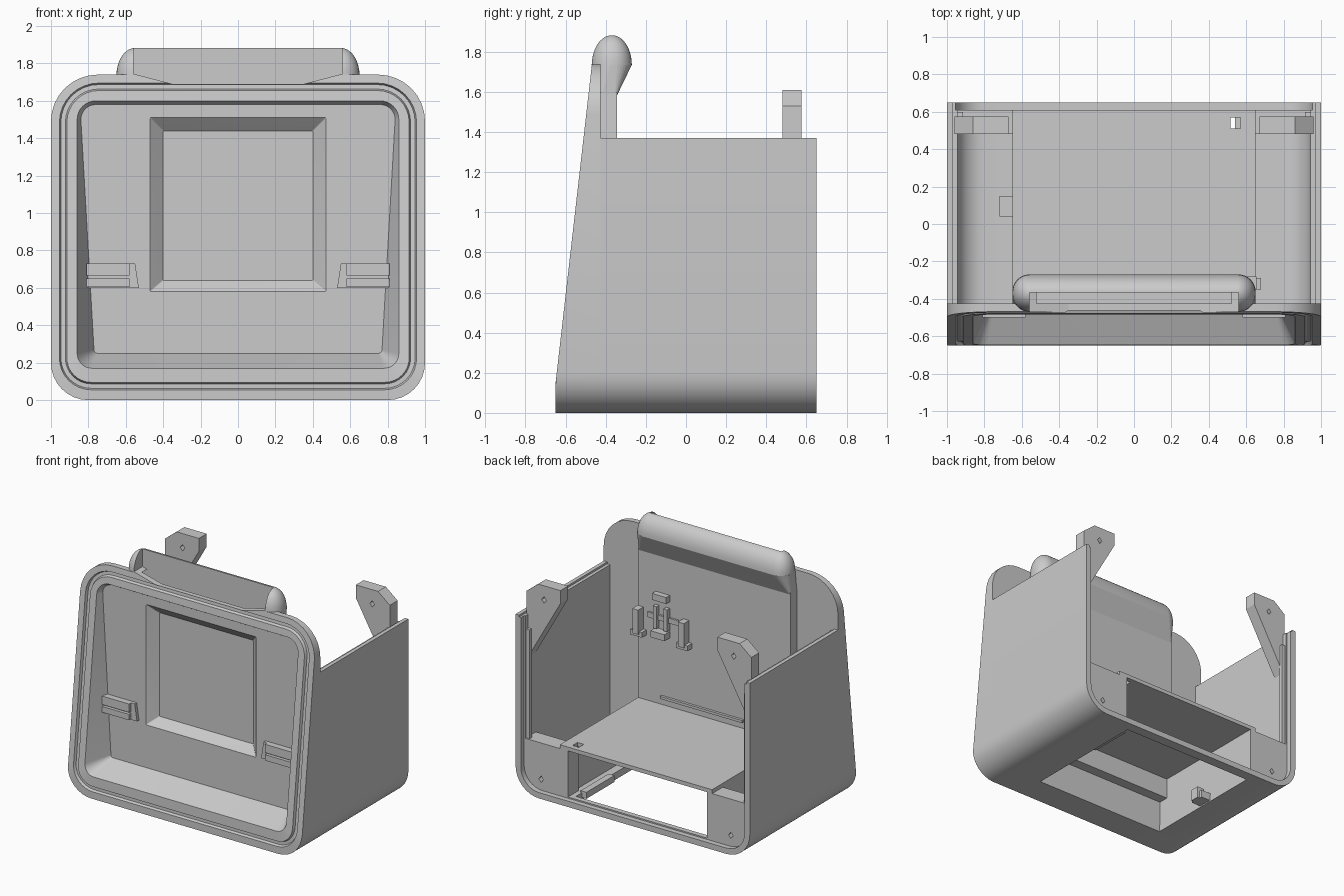
import bpy
import bmesh
import math

cube = bpy.data.objects.get("Cube")
if cube:
    bpy.data.objects.remove(cube, do_unlink=True)

grey = bpy.data.materials.new("plain grey")
grey.use_nodes = True
grey.diffuse_color = (0.6, 0.6, 0.6, 1)
grey.node_tree.nodes["Principled BSDF"].inputs["Base Color"].default_value = (0.6, 0.6, 0.6, 1)


def skin(name, loops, smooth=True):
    """Join equal-length loops of 3D points and cap both ends."""
    bm = bmesh.new()
    rings = [[bm.verts.new(p) for p in loop] for loop in loops]
    n = len(rings[0])
    for a, b in zip(rings, rings[1:]):
        for i in range(n):
            j = (i + 1) % n
            bm.faces.new((a[i], a[j], b[j], b[i]))
    bm.faces.new(rings[0])
    bm.faces.new(rings[-1])
    bmesh.ops.recalc_face_normals(bm, faces=bm.faces)
    mesh = bpy.data.meshes.new(name)
    bm.to_mesh(mesh)
    bm.free()
    mesh.materials.append(grey)
    ob = bpy.data.objects.new(name, mesh)
    bpy.context.collection.objects.link(ob)
    if smooth:
        bpy.ops.object.select_all(action='DESELECT')
        ob.select_set(True)
        bpy.context.view_layer.objects.active = ob
        bpy.ops.object.shade_smooth_by_angle(angle=math.radians(30))
    return ob


def prism(name, profile, y0, y1, side=1, smooth=False):
    """Extrude an (x, z) profile along y, optionally mirrored in x."""
    return skin(name, [[(side * x, y, z) for x, z in profile] for y in (y0, y1)], smooth)


def box(name, x0, x1, y0, y1, z0, z1, side=1):
    return prism(name, [(x0, z0), (x1, z0), (x1, z1), (x0, z1)], y0, y1, side)


def cut(ob, cutter):
    mod = ob.modifiers.new("cut", 'BOOLEAN')
    mod.operation = 'DIFFERENCE'
    mod.solver = 'EXACT'
    mod.object = cutter
    cutter.hide_render = True
    cutter.hide_viewport = True
    cutter.display_type = 'WIRE'


def arc(cx, cz, r, start, n=8):
    """Quarter circle, counter-clockwise from start degrees."""
    return [(cx + r * math.cos(math.radians(start + 90 * i / n)),
             cz + r * math.sin(math.radians(start + 90 * i / n))) for i in range(n + 1)]


def rounded(low, high, z0, z1, rb, rt):
    """Rounded outline with separate lower and upper half widths."""
    return (arc(low - rb, z0 + rb, rb, 270) + arc(high - rt, z1 - rt, rt, 0)
            + arc(rt - high, z1 - rt, rt, 90) + arc(rb - low, z0 + rb, rb, 180))


def flat(outline, y):
    return [(x, y, z) for x, z in outline]


def sloped(outline, inset=0):
    """Lay an outline on the leaning front plane."""
    return [(x, -0.65 + 0.114 * max(0, z - 0.15) + inset, z) for x, z in outline]


def rim(shrink):
    """Outline of the front rim, shrunk evenly from the outer groove edge."""
    return rounded(0.955 - shrink, 0.955 - shrink, 0.055 + shrink, 1.695 - shrink,
                   0.17 - shrink, 0.21 - shrink)


# Front panel: backing slab, rim, groove, deep recess and bevelled screen
edge = rounded(1, 1, 0, 1.74, 0.2, 0.25)
slab = rounded(0.65, 0.65, 0.25, 1.6, 0.01, 0.01)
panel = skin("front_panel", [
    flat(slab, -0.345), flat(slab, -0.425), flat(edge, -0.425),
    sloped(edge), sloped(rim(0)), sloped(rim(0.008), 0.02),
    sloped(rim(0.032), 0.02), sloped(rim(0.04)),
    sloped(rounded(0.86, 0.86, 0.17, 1.6, 0.08, 0.1)),
    flat(rounded(0.77, 0.84, 0.25, 1.58, 0.02, 0.08), -0.45),
    flat(rounded(0.47, 0.47, 0.58, 1.51, 0.005, 0.005), -0.45),
    flat(rounded(0.4, 0.4, 0.64, 1.44, 0.005, 0.005), -0.385)])


# Top handle: flared base under a rounded bar, scooped out from the front
def bar_ring(hx, y0, y1, r, z):
    mid, hy = (y0 + y1) / 2, (y1 - y0) / 2
    return [(x, y + mid, z) for x, y in rounded(hx, hx, -hy, hy, r, r)]


flare = skin("handle_base", [bar_ring(0.65, -0.43, -0.345, 0.01, 1.58),
                             bar_ring(0.65, -0.465, -0.27, 0.09, 1.735)], False)
rings = []
for k in range(9):
    t = math.radians(k * 10.5)
    hy = 0.1 * math.cos(t)
    rings.append(bar_ring(0.55 + hy, -0.37 - hy, -0.37 + hy, hy * 0.95, 1.735 + 0.148 * math.sin(t)))
handle = skin("top_handle", rings)
scoop = prism("handle_scoop_cutter",
              [(-0.35, 1.69), (0.35, 1.69), (0.56, 1.745), (0.56, 2), (-0.56, 2), (-0.56, 1.745)], -0.8, -0.365)
pocket = box("handle_pocket_cutter", -0.56, 0.56, -0.425, -0.365, 1.63, 1.9)
for part in (handle, flare, panel):
    cut(part, scoop)
cut(flare, pocket)


# Side walls with the rounded lower corner and a stepped top edge
def half_shell(t, start):
    outer = arc(0.8, 0.2, 0.2, 270)
    inner = arc(0.8, 0.2, 0.2 - t, 270)
    return ([(start, 0)] + outer + [(1, 1.37), (0.97, 1.37), (0.97, 1.355), (1 - t, 1.355)]
            + inner[::-1] + [(start, t)])


for side, word, inner in ((1, "left", 0.54), (-1, "right", 0.6)):
    prism(word + "_side_wall", half_shell(0.055, inner), -0.43, 0.61, side, True)
    prism(word + "_back_lip", half_shell(0.045, inner), 0.61, 0.65, side, True)
    box(word + "_wall_ridge", 0.915, 0.95, 0.57, 0.6, 0.38, 1.25, side)
    # Rear mounting ear and lower corner block, each with a screw hole
    ear = prism(word + "_mounting_ear",
                [(0.96, 1.0), (0.96, 1.53), (0.86, 1.61), (0.67, 1.61), (0.67, 1.51)], 0.48, 0.575, side)
    block = prism(word + "_corner_block",
                  [(inner + 0.04, 0.41), (inner + 0.04, 0.02)] + arc(0.8, 0.2, 0.16, 270) + [(0.96, 0.41)],
                  0.48, 0.61, side)
    for part, z in ((ear, 1.5), (block, 0.13)):
        hole = prism(part.name + "_hole_cutter",
                     [(0.83, z), (0.81, z + 0.025), (0.79, z), (0.81, z - 0.025)], 0.4, 0.7, side)
        cut(part, hole)
    # Lower channel wall under the shelf
    box(word + "_channel_wall", 0.605, 0.65, -0.43, 0.61, 0.03, 0.43, side)
    # Shallow bracket in the front recess: two bars on a tapered backing
    prism(word + "_bracket_base", [(0.53, 0.6), (0.81, 0.6), (0.81, 0.73), (0.55, 0.73)], -0.475, -0.44, side)
    box(word + "_bracket_upper_bar", 0.58, 0.81, -0.5, -0.47, 0.665, 0.73, side)
    box(word + "_bracket_lower_bar", 0.58, 0.81, -0.5, -0.47, 0.605, 0.65, side)

box("floor_back_strip", -0.61, 0.55, 0.57, 0.61, 0, 0.055)
box("floor_back_lip", -0.61, 0.55, 0.61, 0.65, 0, 0.045)
box("floor_catch", -0.72, -0.52, 0.04, 0.15, 0.01, 0.07)
box("floor_catch_tip", -0.56, -0.5, 0.06, 0.13, 0.01, 0.1)
box("floor_cable_rail", 0.5, 0.55, 0.16, 0.5, 0.02, 0.07)

# Inner shelf with a cable notch
shelf = box("inner_shelf", -0.65, 0.65, -0.43, 0.61, 0.41, 0.44)
cut(shelf, box("shelf_notch_cutter", 0.515, 0.57, 0.51, 0.57, 0.3, 0.5))

# Clips on the inside of the front panel
box("inner_ledge", -0.25, 0.45, -0.35, -0.325, 0.49, 0.51)
for name, x in (("outer", 0.63), ("inner", 0.24)):
    box("inside_clip_" + name, x - 0.025, x + 0.025, -0.35, -0.28, 0.96, 1.15)
    box("inside_clip_foot_" + name, x - 0.05, x + 0.05, -0.35, -0.29, 0.94, 0.98)
box("inside_clip_top_tab", 0.38, 0.5, -0.35, -0.3, 1.25, 1.3)
box("inside_clip_bottom_tab", 0.38, 0.5, -0.35, -0.28, 0.97, 1.02)
for x in (0.38, 0.47):
    box("inside_clip_post", x, x + 0.03, -0.35, -0.31, 1.03, 1.2)
box("inside_clip_bridge", 0.3, 0.56, -0.35, -0.33, 1.09, 1.13)
